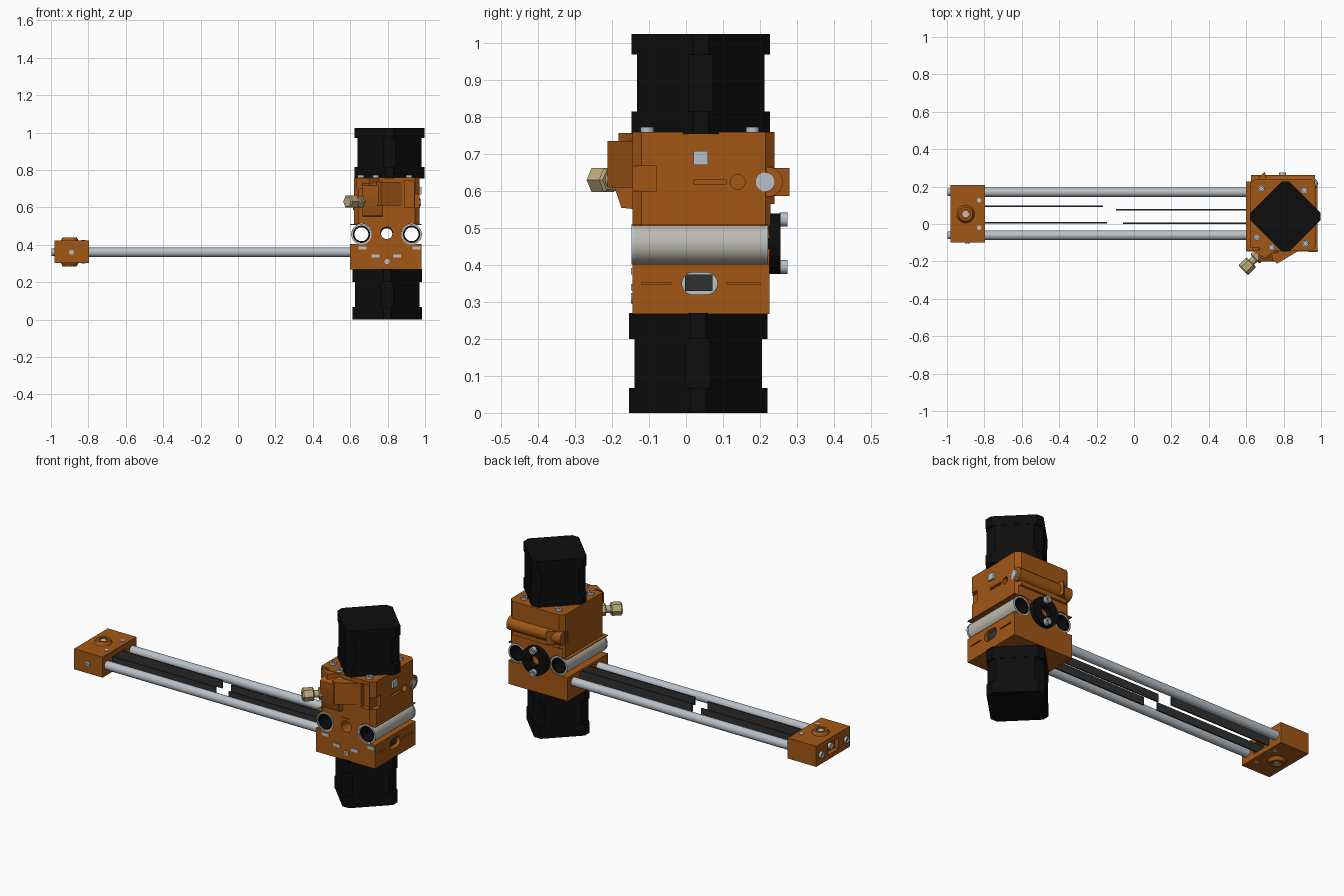
import bpy, bmesh
from math import sin, cos, pi
from mathutils import Vector, Matrix

if "Cube" in bpy.data.objects:
    bpy.data.objects.remove(bpy.data.objects["Cube"])


def material(name, rgb):
    m = bpy.data.materials.new(name)
    m.diffuse_color = (*rgb, 1)
    m.use_nodes = True
    m.node_tree.nodes["Principled BSDF"].inputs["Base Color"].default_value = m.diffuse_color
    return m


ORANGE = material("orange_plastic", (0.36, 0.095, 0.008))
BLACK = material("black", (0.004, 0.004, 0.004))
RUBBER = material("belt_rubber", (0.03, 0.03, 0.03))
STEEL = material("steel", (0.48, 0.53, 0.57))
SILVER = material("bearing_steel", (0.5, 0.49, 0.44))
BRASS = material("brass", (0.52, 0.41, 0.2))


def finish(name, bm, mat):
    bmesh.ops.recalc_face_normals(bm, faces=bm.faces)
    me = bpy.data.meshes.new(name)
    bm.to_mesh(me)
    bm.free()
    ob = bpy.data.objects.new(name, me)
    bpy.context.collection.objects.link(ob)
    if mat:
        me.materials.append(mat)
    return ob


def prism(name, pts, axis, lo, hi, mat=None):
    """Extrude a 2D outline along one axis."""
    place = {'x': lambda u, v, w: (w, u, v),
             'y': lambda u, v, w: (u, w, v),
             'z': lambda u, v, w: (u, v, w)}[axis]
    bm = bmesh.new()
    a, b = [[bm.verts.new(place(u, v, w)) for u, v in pts] for w in (lo, hi)]
    bm.faces.new(a)
    bm.faces.new(b)
    for i in range(len(pts)):
        j = (i + 1) % len(pts)
        bm.faces.new((a[i], a[j], b[j], b[i]))
    return finish(name, bm, mat)


def box(name, x, y, z, mat=None):
    return prism(name, [(x[0], y[0]), (x[1], y[0]), (x[1], y[1]), (x[0], y[1])], 'z', *z, mat)


def lathe(name, start, direction, prof, mat=None, seg=40, ring=False):
    """Turn (radius, distance) points about an axis; ring closes the profile."""
    rot = Vector(direction).to_track_quat('Z', 'Y').to_matrix().to_4x4()
    bm = bmesh.new()
    loops = [[bm.verts.new((r * cos(2 * pi * k / seg), r * sin(2 * pi * k / seg), t))
              for k in range(seg)] for r, t in prof]
    pairs = list(zip(loops, loops[1:])) + ([(loops[-1], loops[0])] if ring else [])
    for a, b in pairs:
        for k in range(seg):
            j = (k + 1) % seg
            bm.faces.new((a[k], a[j], b[j], b[k]))
    if not ring:
        bm.faces.new(loops[0])
        bm.faces.new(loops[-1])
    bm.transform(Matrix.Translation(start) @ rot)
    return finish(name, bm, mat)


def rod(name, start, direction, r, length, mat=None, seg=40):
    return lathe(name, start, direction, [(r, 0), (r, length)], mat, seg)


def tube(name, start, direction, r, ri, length, mat):
    return lathe(name, start, direction, [(r, 0), (r, length), (ri, length), (ri, 0)], mat, ring=True)


def screw(name, start, direction, r=0.016, h=0.012):
    return lathe(name, start, direction,
                 [(r, 0), (r, h), (r * .5, h), (r * .5, h * .4)], STEEL, 20)


def cut(ob, cutters):
    for c in cutters:
        c.hide_render = True
        m = ob.modifiers.new("cut", 'BOOLEAN')
        m.operation, m.solver, m.object = 'DIFFERENCE', 'EXACT', c
        bpy.context.view_layer.objects.active = ob
        bpy.ops.object.modifier_apply(modifier=m.name)
        bpy.data.objects.remove(c)


X, Y, Z = Vector((1, 0, 0)), Vector((0, 1, 0)), Vector((0, 0, 1))


# Stepper motors, turned 45 degrees
def diamond(cx, cy, tip, half=0.147):
    d = half * 2 ** .5
    c = d - tip
    q = [(tip, -c), (tip, c), (c, tip), (-c, tip), (-tip, c), (-tip, -c), (-c, -tip), (c, -tip)]
    return [(cx + u, cy + v) for u, v in q]


for name, cx, cy, z in (("upper_motor", .81, .04, (.755, .815, .97, 1.025)),
                        ("lower_motor", .798, .033, (0, .068, .2, .27))):
    prism(name + "_bottom_cap", diamond(cx, cy, .187), 'z', z[0], z[1], BLACK)
    prism(name + "_body", diamond(cx, cy, .172, .145), 'z', z[1], z[2], BLACK)
    prism(name + "_top_cap", diamond(cx, cy, .187), 'z', z[2], z[3], BLACK)

# Carriage lower housing with bearing seats
lower = prism("lower_housing", [(.6, -.145), (.98, -.145), (.98, .226), (.6, .226)], 'z', .267, .51, ORANGE)
stadium = [(.037 + s * .018 + .03 * cos(a), .35 + .03 * sin(a))
           for s, base in ((1, -pi / 2), (-1, pi / 2)) for a in [base + pi * k / 10 for k in range(11)]]
cut(lower, [
    rod("cut_centre", (.795, -.3, .463), Y, .032, .8),
    rod("cut_bearing_left", (.66, -.3, .458), Y, .055, .8),
    rod("cut_bearing_right", (.928, -.3, .458), Y, .055, .8),
    box("cut_right_gap", (.93, 1.1), (-.3, .4), (.403, .506)),
    box("cut_left_gap", (.5, .655), (-.3, .4), (.403, .506)),
    prism("cut_belt_slot", stadium, 'x', .9, 1.1),
    box("cut_belt_entry", (.5, .68), (-.02, .115), (.33, .39)),
    box("cut_seam_front", (.972, 1), (-.12, -.04), (.347, .353)),
    box("cut_seam_back", (.972, 1), (.11, .2), (.347, .353))])
prism("belt_slot_rim", stadium, 'x', .9, .93, STEEL)
box("drive_pulley", (.92, .965), (-.003, .072), (.33, .375), RUBBER)
prism("bottom_ridge", [(.005, .268), (.025, .261), (.045, .261), (.065, .268)], 'x', .62, .97, ORANGE)

# Carriage upper housing
upper = prism("upper_housing", [(.645, -.145), (.945, -.145), (.97, -.12), (.97, .215), (.945, .24),
                                (.645, .24), (.62, .215), (.62, -.12)], 'z', .505, .76, ORANGE)
cut(upper, [
    box("cut_back_step", (.5, 1.1), (.228, .3), (.4, .565)),
    box("cut_corner_pocket", (.945, 1.1), (-.3, -.08), (.6, .668)),
    box("cut_side_slot", (.955, 1.1), (.022, .108), (.618, .632)),
    rod("cut_side_hole", (.9, .14, .625), X, .02, .2),
    rod("cut_centre", (.795, -.3, .463), Y, .055, .8),
    rod("cut_bearing_left", (.66, -.3, .458), Y, .055, .8),
    rod("cut_bearing_right", (.928, -.3, .458), Y, .055, .8),
    box("cut_front_recess", (.89, .94), (-.3, -.12), (.6, .74)),
    box("cut_front_groove", (.63, .67), (-.3, -.125), (.7, .8))])
prism("centre_bridge", [(.73, .5), (.86, .5), (.86, .56), (.73, .56)], 'y', -.14, .225, ORANGE)

# Filament path block and idler arm on the front, tension boss on the back
prism("filament_block", [(-.13, .755), (-.145, .74), (-.2, .716), (-.2, .63), (-.175, .555), (-.13, .55)],
      'x', .665, .775, ORANGE)
prism("front_arm", [(.765, -.212), (.885, -.14), (.885, -.1), (.74, -.1), (.74, -.19)], 'z', .61, .735, ORANGE)
prism("top_tab", [(.63, -.14), (.70, -.183), (.76, -.14)], 'z', .70, .757, ORANGE)
rod("tension_boss", (.625, .222, .625), X, .04, .343, ORANGE)
prism("tension_lever", [(.615, .2), (.70, .28), (.715, .2)], 'z', .587, .663, ORANGE)
tube("tension_collar", (.962, .215, .625), X, .026, .018, .012, STEEL)
rod("tension_screw", (.93, .215, .625), X, .019, .048, STEEL)
box("side_nut", (.955, .982), (.02, .06), (.67, .708), STEEL)

# Brass inlet fitting pointing diagonally forward
d = Vector((-.72, -.69, 0)).normalized()
p = Vector((.7, -.135, .63))
rod("fitting_neck", p, d, .02, .14, BRASS)
lathe("fitting_hex", p + d * .035, d, [(.03, 0), (.035, .005), (.035, .035), (.03, .04)], BRASS, 6)
lathe("fitting_nut", p + d * .1, d, [(.03, 0), (.037, .006), (.037, .055), (.03, .062)], BRASS, 6)

# Linear bearings across the carriage
for side, x in (("left", .66), ("right", .928)):
    tube(side + "_bearing_shell", (x, -.145, .456), Y, .053, .046, .367, SILVER)
    tube(side + "_bearing_liner", (x, -.143, .456), Y, .048, .037, .363, BLACK)
    for y in (-.148, .212):
        tube(side + "_bearing_ring", (x, y, .456), Y, .055, .05, .01, STEEL)

# Round flange nut on the back
tube("flange_nut", (.795, .222, .458), Y, .082, .03, .033, BLACK)
for z in (.395, .523):
    screw("flange_screw", (.795, .253, z), Y, .019, .022)

# Small nuts and screws on the housing
for x, z in ((.665, .383), (.735, .34), (.85, .34), (.955, .383)):
    box("nut_slot", (x - .022, x + .022), (-.149, -.14), (z - .009, z + .009), STEEL)
screw("front_screw", (.797, -.143, .31), -Y, .014, .006)
for x, y in ((.657, -.07), (.91, .18), (.737, -.125), (.915, -.105), (.68, .19)):
    screw("top_screw", (x, y, .758), Z, .018, .016)

# Guide rods
for y in (.17, -.06):
    rod("guide_rod", (-.95, y, .36), X, .025, 1.6, STEEL)
    screw("rod_end_screw", (-.982, y, .36), -X, .019, .014)

# Belt strips
for y0, y1, x0, x1 in ((.095, .095, -.9, -.165), (.075, .075, -.095, .72),
                       (.008, .008, -.9, -.145), (.003, .003, -.06, .72)):
    box("belt", (x0, x1), (y0 - .004, y0 + .004), (.337, .383), RUBBER)

# Idler end block
block = box("end_block", (-.98, -.797), (-.1, .208), (.303, .422), ORANGE)
cut(block, [box("cut_end_pocket", (-1.1, -.955), (.005, .1), (.33, .395)),
            box("cut_belt_mouth", (-.85, -.7), (-.01, .115), (.33, .39))])
bm = bmesh.new()
bm.from_mesh(block.data)
bm.to_mesh(block.data)
bm.free()
for z, n in ((.418, 1), (.307, -1)):
    lathe("idler_boss", (-.9, .053, z), Z * n,
          [(.05, 0), (.037, .022), (.024, .022), (.024, .01)], ORANGE)
    rod("idler_bolt", (-.9, .053, z), Z * n, .017, .018, STEEL, 24)
    for y in (-.02, .126):
        rod("block_screw", (-.828, y, z), Z * n, .012, .007, STEEL, 20)
rod("idler_pulley", (-.9, .053, .335), Z, .045, .05, STEEL)
rod("adjuster_screw", (-.95, .053, .362), -X, .018, .022, STEEL, 24)
screw("block_front_screw", (-.89, -.098, .36), -Y, .013, .006)

# Smooth round parts, keep edges sharp
bpy.ops.object.select_all(action='SELECT')
bpy.context.view_layer.objects.active = lower
bpy.ops.object.shade_smooth_by_angle(angle=pi / 6)
